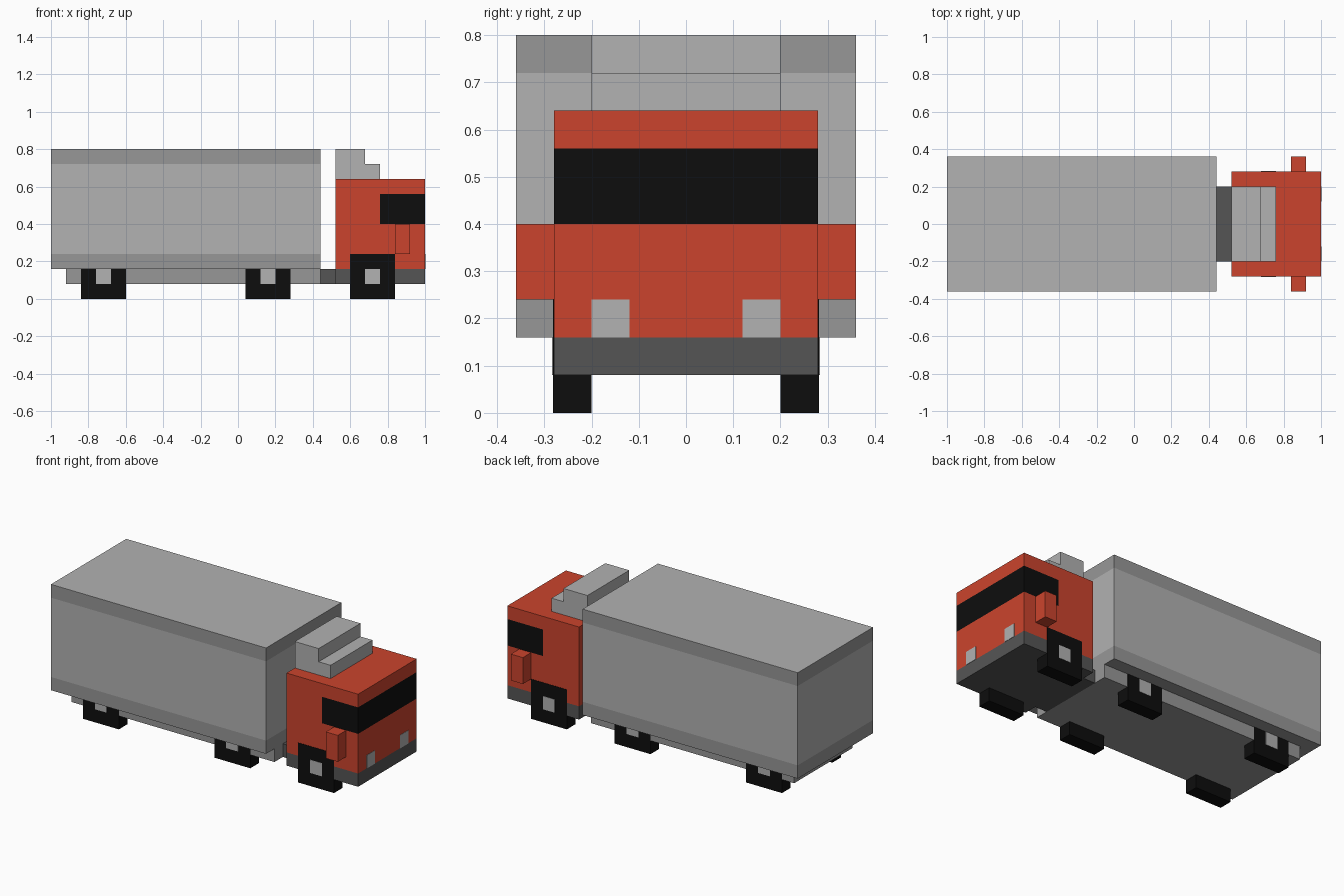
import bpy
import bmesh

if "Cube" in bpy.data.objects:
    bpy.data.objects.remove(bpy.data.objects["Cube"])


def material(name, r, g, b):
    m = bpy.data.materials.new(name)
    lin = [((c / 255 + 0.055) / 1.055) ** 2.4 if c > 10 else c / 255 / 12.92 for c in (r, g, b)]
    m.diffuse_color = (*lin, 1)
    m.use_nodes = True
    m.node_tree.nodes["Principled BSDF"].inputs["Base Color"].default_value = m.diffuse_color
    return m


RED = material("red_paint", 203, 68, 45)
BLACK = material("black", 13, 13, 13)
DARK = material("dark_grey", 85, 85, 85)
MID = material("mid_grey", 151, 151, 151)
LIGHT = material("light_grey", 178, 178, 178)


def box(name, x, y, z, mat):
    """Axis-aligned box from (min, max) ranges."""
    mesh = bpy.data.meshes.new(name)
    bm = bmesh.new()
    bmesh.ops.create_cube(bm, size=1)
    for v in bm.verts:
        v.co = [r[0] if c < 0 else r[1] for c, r in zip(v.co, (x, y, z))]
    bm.to_mesh(mesh)
    bm.free()
    mesh.materials.append(mat)
    ob = bpy.data.objects.new(name, mesh)
    bpy.context.collection.objects.link(ob)
    return ob


def centred(name, x, half, z, mat):
    return box(name, x, (-half, half), z, mat)


def pair(name, x, y, z, mat):
    """Box mirrored to both sides of the truck."""
    ob = box(name, x, y, z, mat)
    mod = ob.modifiers.new("mirror", "MIRROR")
    mod.use_axis = (False, True, False)
    return ob


E = 0.002  # tiny offset for flush details

# Cargo box with darker rails at top and bottom
cargo = (-1, 0.44)
centred("cargo_bottom_rail", cargo, 0.36, (0.16, 0.24), MID)
centred("cargo_walls", cargo, 0.36, (0.24, 0.72), LIGHT)
centred("cargo_top_rail", cargo, 0.36, (0.72, 0.80), MID)
centred("cargo_roof", cargo, 0.36, (0.80 - E, 0.80 + E / 4), LIGHT)

# Chassis and coupling
centred("chassis", (-0.92, 0.44), 0.28, (0.08, 0.16), MID)
centred("coupling", (0.44, 0.52), 0.20, (0.08, 0.16), DARK)

# Cab in stacked layers, with the window wrapping around the front
cab = (0.52, 1)
centred("bumper", cab, 0.28, (0.08, 0.16), DARK)
centred("cab_lower", cab, 0.28, (0.16, 0.40), RED)
centred("cab_rear_pillar", (0.52, 0.76), 0.28, (0.40, 0.56), RED)
centred("windows", (0.76, 1), 0.28, (0.40, 0.56), BLACK)
centred("cab_roof", cab, 0.28, (0.56, 0.64), RED)

# Stepped wind deflector
centred("deflector_lower", (0.52, 0.76), 0.20, (0.64, 0.72), LIGHT)
centred("deflector_upper", (0.52, 0.68), 0.20, (0.72, 0.80), LIGHT)

# Mirrors and headlights
pair("side_mirror", (0.84, 0.92), (0.28, 0.36), (0.24, 0.40), RED)
pair("headlight", (0.98, 1 + E), (0.12, 0.20), (0.16, 0.24), LIGHT)

# Square wheels with hubs
for label, x, top in (("front", 0.72, 0.24), ("middle", 0.16, 0.16), ("rear", -0.72, 0.16)):
    pair(label + "_wheel", (x - 0.12, x + 0.12), (0.20, 0.28 + E), (0, top), BLACK)
    pair(label + "_hub", (x - 0.04, x + 0.04), (0.26, 0.28 + 2 * E), (0.08, 0.16), LIGHT)
